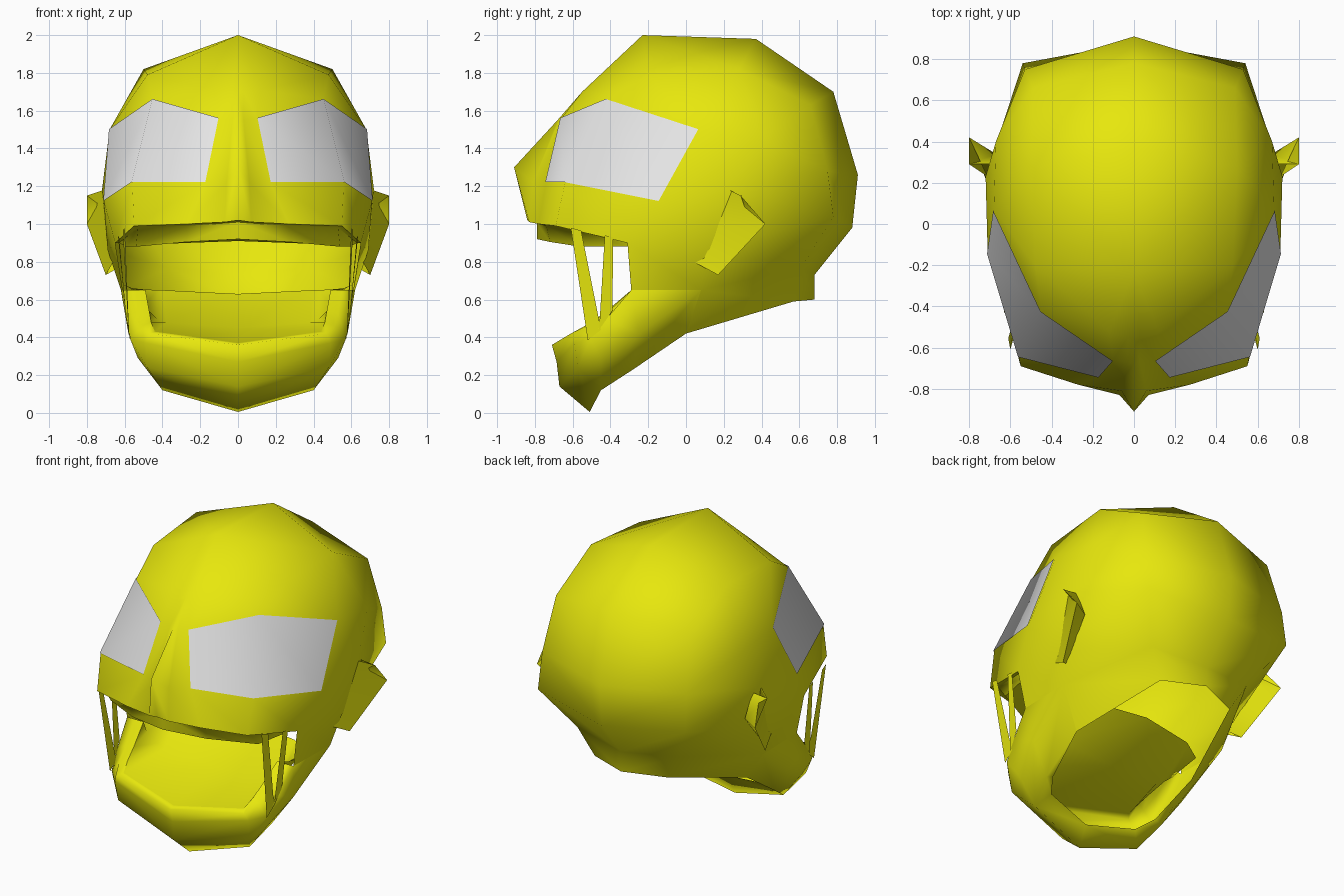
import bpy, bmesh, math


def material(name, rgb):
    m = bpy.data.materials.new(name)
    m.diffuse_color = (*rgb, 1)
    return m


YELLOW = material("yellow skin", (0.8, 0.8, 0.004))
WHITE = material("eye white", (0.8, 0.8, 0.8))


def loft(name, rows, mat=YELLOW, angle=180):
    """Bridge rows of points, sharing repeated points, and mirror in x."""
    bm = bmesh.new()
    seen = {}

    def vert(p):
        if p not in seen:
            seen[p] = bm.verts.new(p)
        return seen[p]

    for upper, lower in zip(rows, rows[1:]):
        for c in range(len(upper) - 1):
            corners = (upper[c], upper[c + 1], lower[c + 1], lower[c])
            if None in corners:
                continue
            corners = list(dict.fromkeys(corners))
            if len(corners) < 3:
                continue
            vs = [vert(p) for p in corners]
            if not bm.faces.get(vs):
                bm.faces.new(vs)
    bmesh.ops.recalc_face_normals(bm, faces=bm.faces)
    mesh = bpy.data.meshes.new(name)
    bm.to_mesh(mesh)
    bm.free()
    mesh.materials.append(mat)
    ob = bpy.data.objects.new(name, mesh)
    bpy.context.collection.objects.link(ob)
    mod = ob.modifiers.new("mirror", "MIRROR")
    mod.merge_threshold = 0.002
    bpy.ops.object.select_all(action='DESELECT')
    ob.select_set(True)
    bpy.context.view_layer.objects.active = ob
    bpy.ops.object.modifier_apply(modifier=mod.name)
    if angle >= 180:
        bpy.ops.object.shade_smooth()
    else:
        bpy.ops.object.shade_smooth_by_angle(angle=math.radians(angle))
    return ob


# Skull, rows from crown to neck, columns from the nose round to the back
front_top, back_top = (0, -0.23, 2.0), (0, 0.37, 1.98)
temple = (0.5, 0.28, 1.82)
ear_root, jaw_side = (0.69, 0.1, 0.86), (0.62, 0.08, 0.65)
cheek, rim_side = (0.61, -0.29, 0.65), (0.45, 0.0, 0.42)
lip = [(0, -0.84, 1.02), (0.07, -0.83, 1.01), (0.27, -0.78, 1.0),
       (0.55, -0.69, 0.99), (0.65, -0.31, 0.9)]
crown = [front_top] * 4 + [back_top] * 4
forehead = [(0, -0.55, 1.70), (0.03, -0.55, 1.70), (0.12, -0.52, 1.71),
            (0.48, -0.2, 1.79), temple, temple, temple, back_top]
eye_top = [(0, -0.68, 1.55), (0.03, -0.67, 1.55), (0.1, -0.66, 1.56),
           (0.45, -0.42, 1.66), (0.68, 0.07, 1.5), (0.67, 0.4, 1.45),
           (0.49, 0.66, 1.63), (0, 0.78, 1.70)]
eye_base = [(0, -0.91, 1.30), (0.06, -0.81, 1.22), (0.17, -0.74, 1.22),
            (0.56, -0.64, 1.22), (0.71, -0.14, 1.12), (0.72, 0.23, 1.18),
            (0.53, 0.75, 1.28), (0, 0.91, 1.26)]
mouth_line = lip + [ear_root, (0.54, 0.78, 1.04), (0, 0.88, 0.98)]
nape = [None] * 4 + [cheek, jaw_side, (0.37, 0.61, 0.77), (0, 0.68, 0.73)]
neck_rim = [None] * 5 + [rim_side, (0.27, 0.57, 0.59), (0, 0.68, 0.60)]
loft("head", [crown, forehead, eye_top, eye_base, mouth_line, nape, neck_rim])

# Eyes: thin white plates lying on the face
eyes = loft("eyes", [eye_top[2:5], eye_base[2:5]], WHITE)
for v in eyes.data.vertices:
    v.co.x += math.copysign(0.003, v.co.x)
    v.co.y -= 0.005
    v.co.z += 0.002

# Lower jaw with gum and throat, columns from the cheek to the chin
throat_top = [(0.61, -0.25, 0.68), (0.57, -0.1, 0.66), (0.43, 0.0, 0.65),
              (0.4, 0.02, 0.65), (0, 0.12, 0.63)]
throat_mid = [(0.56, -0.27, 0.66), (0.5, -0.24, 0.56), (0.43, -0.23, 0.5),
              (0.38, -0.23, 0.48), (0, -0.22, 0.45)]
gum_in = [(0.49, -0.29, 0.65), (0.47, -0.42, 0.54), (0.46, -0.5, 0.48),
          (0.44, -0.57, 0.43), (0, -0.67, 0.37)]
gum_top = [(0.55, -0.29, 0.65), (0.53, -0.42, 0.53), (0.51, -0.52, 0.46),
           (0.47, -0.61, 0.42), (0, -0.71, 0.36)]
jaw_lip = [cheek, (0.59, -0.42, 0.5), (0.57, -0.51, 0.39), (0.49, -0.59, 0.37), (0, -0.685, 0.27)]
jaw_mid = [jaw_side, (0.58, -0.25, 0.42), (0.53, -0.45, 0.29), (0.48, -0.57, 0.24), (0, -0.67, 0.14)]
jaw_low = [rim_side, (0.45, -0.28, 0.23), (0.4, -0.45, 0.12), (0.4, -0.45, 0.12), (0, -0.51, 0.005)]
jaw_in = [rim_side, (0.4, -0.28, 0.25), (0.33, -0.38, 0.2), (0.33, -0.38, 0.2), (0, -0.45, 0.14)]
loft("jaw", [gum_in, gum_top, jaw_lip, jaw_mid, jaw_low, jaw_in], angle=100)
loft("throat", [gum_in, throat_mid, throat_top])

# Upper gum with the roof of the mouth
lip_edge = [lip[0], lip[2], lip[3], lip[4]]
gum_root = [(0, -0.79, 1.01), (0.27, -0.74, 0.99), (0.53, -0.64, 0.98), (0.63, -0.31, 0.9)]
gum_edge = [(0, -0.79, 0.92), (0.27, -0.72, 0.905), (0.54, -0.56, 0.88), (0.59, -0.31, 0.88)]
palate = [(0, -0.3, 0.91), (0.27, -0.3, 0.9), (0.5, -0.3, 0.89), (0.59, -0.31, 0.88)]
loft("upper_gum", [lip_edge, gum_root, gum_edge, palate], angle=60)

# Thin straps across the open cheek
loft("front_strap", [[(0.6, -0.61, 0.98), (0.61, -0.555, 0.965)],
                     [(0.575, -0.52, 0.385), (0.58, -0.45, 0.44)]])
loft("rear_strap", [[(0.63, -0.43, 0.94), (0.635, -0.385, 0.93)],
                    [(0.585, -0.46, 0.44), (0.595, -0.39, 0.54)]])

# Ears: front plate and back plate meeting at the outer edge
ear_front = [(0.71, 0.23, 1.18), (0.69, 0.15, 1.0), (0.66, 0.04, 0.8)]
ear_edge = [(0.8, 0.29, 1.15), (0.8, 0.42, 1.0), (0.7, 0.17, 0.73)]
ear_back = [(0.69, 0.29, 1.16), (0.67, 0.34, 1.0), (0.63, 0.12, 0.77)]
loft("ear", [ear_front, ear_edge, ear_back], angle=100)
